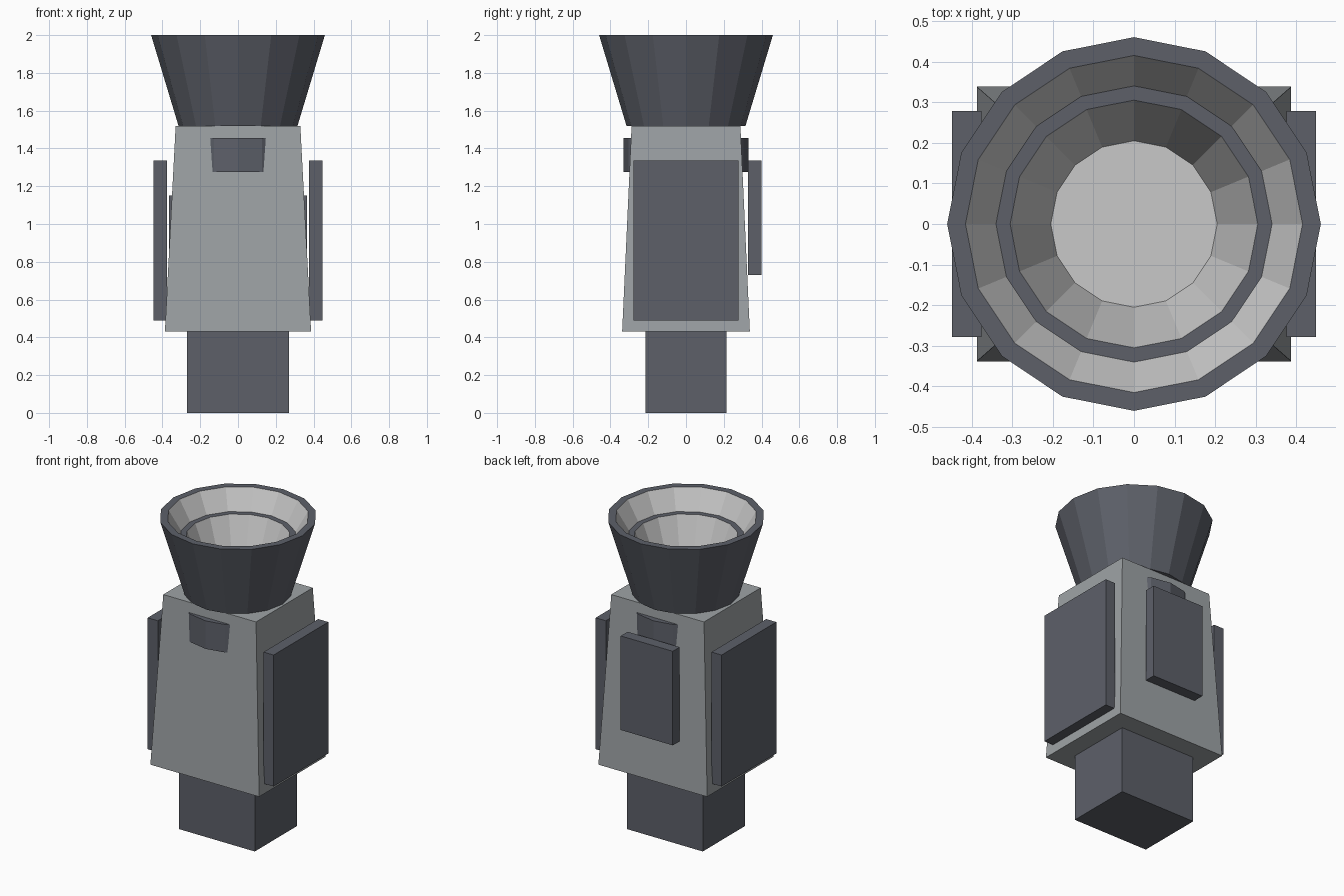
import bpy, math

if "Cube" in bpy.data.objects:
    bpy.data.objects.remove(bpy.data.objects["Cube"])


def material(name, rgb):
    m = bpy.data.materials.new(name)
    m.diffuse_color = (*rgb, 1)
    m.use_nodes = True
    m.node_tree.nodes["Principled BSDF"].inputs["Base Color"].default_value = m.diffuse_color
    return m


DARK = material("dark slate", (0.109, 0.117, 0.141))
GREY = material("mid grey", (0.342, 0.366, 0.381))
LIGHT = material("light grey", (0.578, 0.578, 0.578))


def build(name, verts, faces, *mats):
    me = bpy.data.meshes.new(name)
    me.from_pydata(verts, [], faces)
    for m in mats:
        me.materials.append(m)
    ob = bpy.data.objects.new(name, me)
    bpy.context.collection.objects.link(ob)
    return ob


def tapered_box(name, center, bottom, top, z0, z1, mat):
    """Box whose half sizes (x, y) may differ between bottom and top."""
    cx, cy = center
    signs = [(-1, -1), (1, -1), (1, 1), (-1, 1)]
    verts = [(cx + sx * h[0], cy + sy * h[1], z)
             for h, z in ((bottom, z0), (top, z1)) for sx, sy in signs]
    faces = [(3, 2, 1, 0), (4, 5, 6, 7)]
    faces += [(i, (i + 1) % 4, (i + 1) % 4 + 4, i + 4) for i in range(4)]
    return build(name, verts, faces, mat)


def box(name, center, half, z0, z1, mat):
    return tapered_box(name, center, half, half, z0, z1, mat)


def lathe(name, profile, mats, bands=None, n=16):
    """Revolve (radius, z) rings, closed by flat end caps; bands = material per ring band."""
    verts = [(r * math.cos(2 * math.pi * i / n), r * math.sin(2 * math.pi * i / n), z)
             for r, z in profile for i in range(n)]
    faces = [tuple(reversed(range(n)))]
    index = [0]
    for k in range(len(profile) - 1):
        for i in range(n):
            j = (i + 1) % n
            faces.append((k * n + i, k * n + j, (k + 1) * n + j, (k + 1) * n + i))
            index.append(bands[k] if bands else 0)
    last = (len(profile) - 1) * n
    faces.append(tuple(range(last, last + n)))
    index.append(index[-1])
    ob = build(name, verts, faces, *mats)
    ob.data.polygons.foreach_set("material_index", index)
    return ob


# Base block and tapered main body
box("base_block", (0, 0), (0.27, 0.215), 0, 0.43, DARK)
tapered_box("body", (0, 0), (0.387, 0.338), (0.33, 0.288), 0.43, 1.52, GREY)

# Collar that pokes through the front and back of the body
lathe("neck_collar", [(0.33, 1.275), (0.33, 1.455)], [DARK])

# Side panels with mounting plates behind them
for side, s in (("left", -1), ("right", 1)):
    box(side + "_panel", (s * 0.412, 0), (0.036, 0.278), 0.49, 1.335, DARK)
    box(side + "_panel_mount", (s * 0.333, 0), (0.032, 0.2), 0.67, 1.15, DARK)

# Back panel
box("back_panel", (0, 0.364), (0.185, 0.035), 0.73, 1.335, DARK)

# Flared nozzle with a stepped, light interior
lathe("nozzle",
      [(0.315, 1.52), (0.46, 2.0), (0.415, 2.0), (0.34, 1.875),
       (0.305, 1.875), (0.205, 1.63)],
      [DARK, LIGHT], bands=[0, 0, 1, 0, 1])
